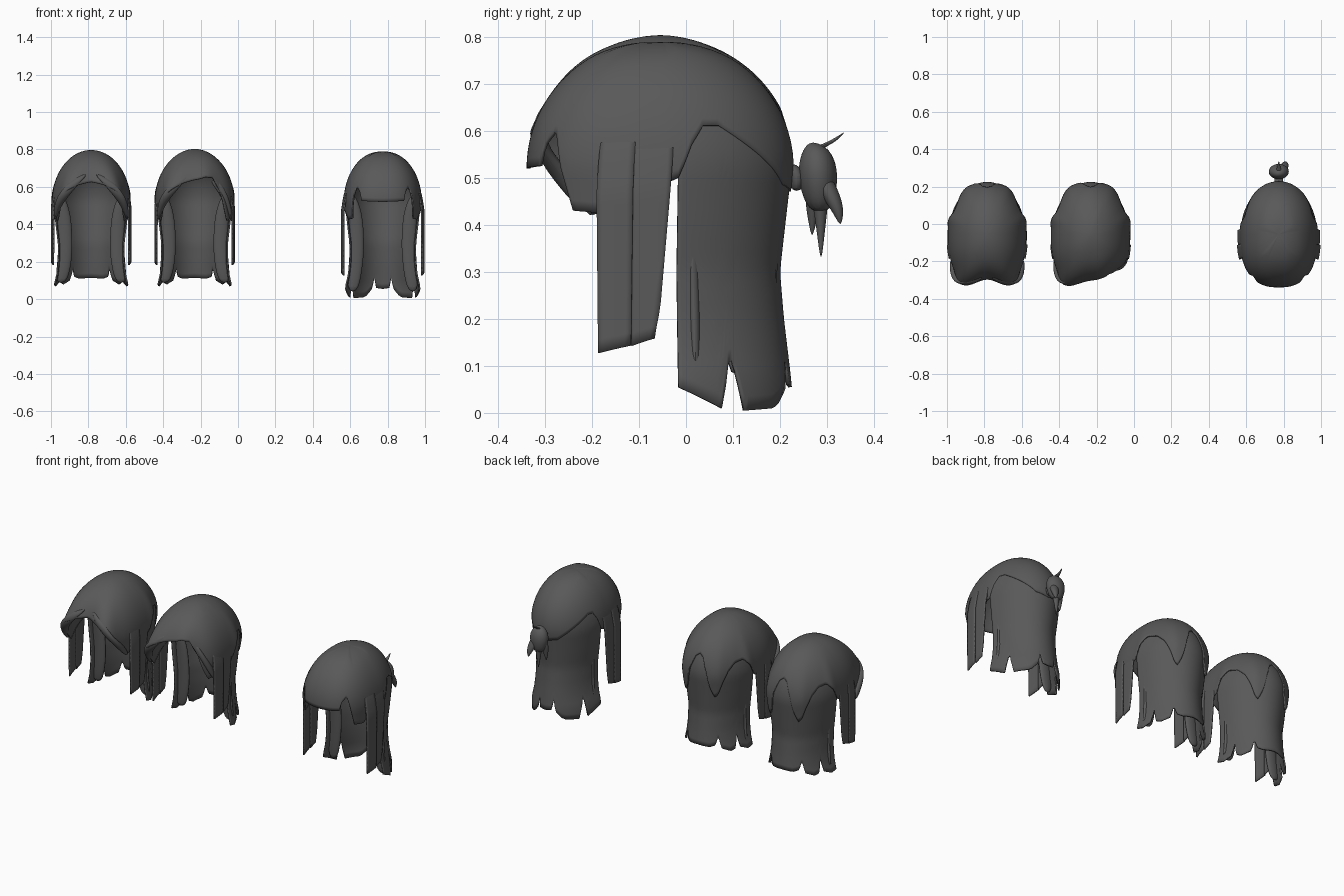
import bpy, bmesh, math
from math import sin, cos, asin, radians, pi

if "Cube" in bpy.data.objects:
    bpy.data.objects.remove(bpy.data.objects["Cube"])

A, B, Y0, Z0, C = 0.205, 0.28, -0.055, 0.52, 0.272   # head ellipsoid
KX = [(0, 1), (.07, .99), (.13, .92), (.2, .88), (.3, .88), (.4, .94), (.52, 1)]
KY = [(0, 1), (.06, 1), (.2, .94), (.3, .91), (.4, .95), (.52, 1)]

# dark grey hair colour
hair = bpy.data.materials.new("dark_hair")
hair.diffuse_color = (.1, .1, .1, 1)
hair.use_nodes = True
hair.node_tree.nodes["Principled BSDF"].inputs["Base Color"].default_value = hair.diffuse_color


def interp(table, x):
    if x <= table[0][0]:
        return table[0][1]
    for (x0, y0), (x1, y1) in zip(table, table[1:]):
        if x <= x1:
            return y0 + (y1 - y0) * (x - x0) / (x1 - x0)
    return table[-1][1]


def sym(half):
    return [(-t, z) for t, z in reversed(half) if t > 0] + half


def to_s(z):
    return 1 - asin(min(1, (z - Z0) / C)) / (pi / 2) if z > Z0 else 1 + (Z0 - z) / .4


def spow(v, p):
    return math.copysign(abs(v) ** p, v)


def angle_gap(a, b):
    return (a - b + 180) % 360 - 180


# point on the hair surface: angle 0 = back, 90 = +x side, 180 = front
def surf(deg, s, off, hang, bumps):
    t = radians(deg)
    p = 1 if abs(deg) < 90 else .8
    if s <= 1:
        phi = (1 - s) * pi / 2
        kx = ky = cos(phi)
        z = Z0 + (C + off) * sin(phi)
    else:
        z = Z0 - (s - 1) * .4
        kx, ky = (1, 1) if hang else (interp(KX, z), interp(KY, z))
    w = max(0, min(1, (.76 - z) / .2))
    g = off + w * sum(h * math.exp(-(angle_gap(deg, c) / wd) ** 2) for c, wd, h in bumps)
    return ((A + g) * kx * spow(sin(t), p), Y0 + (B + g) * ky * spow(cos(t), p), z)


def finish(name, bm, cx, thick=0, sub=0):
    me = bpy.data.meshes.new(name)
    bm.to_mesh(me)
    bm.free()
    me.materials.append(hair)
    ob = bpy.data.objects.new(name, me)
    ob.location.x = cx
    bpy.context.collection.objects.link(ob)
    if thick:
        m = ob.modifiers.new("thickness", 'SOLIDIFY')
        m.thickness, m.offset = thick, -1
    if sub:
        m = ob.modifiers.new("smooth", 'SUBSURF')
        m.levels = m.render_levels = sub
    bpy.ops.object.select_all(action='DESELECT')
    bpy.context.view_layer.objects.active = ob
    ob.select_set(True)
    bpy.ops.object.shade_smooth_by_angle(angle=radians(45))
    return ob


# curved sheet of hair with a jagged lower edge; off = (top, bottom) lift from the head
def sheet(name, cx, top, bottom, span, end=None, off=(0, 0), hang=False, bumps=(), cols=60, rows=16, thick=.008):
    end = end or span
    bm = bmesh.new()
    grid = []
    for i in range(rows + 1):
        r, line = i / rows, []
        lift = off[0] + (off[1] - off[0]) * min(1, r * 3)
        for j in range(cols + 1):
            q = j / cols
            d0, d1 = span[0] + (span[1] - span[0]) * q, end[0] + (end[1] - end[0]) * q
            s0, s1 = to_s(top), to_s(interp(bottom, d1))
            line.append(bm.verts.new(surf(d0 + (d1 - d0) * r, s0 + (s1 - s0) * r, lift, hang, bumps)))
        grid.append(line)
    for i in range(rows):
        for j in range(cols):
            bm.faces.new((grid[i][j], grid[i][j + 1], grid[i + 1][j + 1], grid[i + 1][j]))
    bmesh.ops.remove_doubles(bm, verts=bm.verts, dist=1e-4)
    return finish(name, bm, cx, thick)


# solid tapered strand: sections are (x, y, z, half width x, half width y)
def strand(name, cx, sections, flip=1, n=8):
    bm = bmesh.new()
    rings = [[bm.verts.new((flip * x + a * cos(2 * pi * k / n), y + b * sin(2 * pi * k / n), z))
              for k in range(n)] for x, y, z, a, b in sections]
    for r0, r1 in zip(rings, rings[1:]):
        for k in range(n):
            bm.faces.new((r0[k], r0[(k + 1) % n], r1[(k + 1) % n], r1[k]))
    bm.faces.new(rings[0])
    bm.faces.new(rings[-1])
    bmesh.ops.recalc_face_normals(bm, faces=bm.faces)
    return finish(name, bm, cx, sub=2)


def mirrored_range(lo, hi, side):
    return (lo, hi) if side > 0 else (-hi, -lo)


# back curtain, its inward-curled front edges, and the hanging side locks
def lengths(tag, cx, curtain, lock_z, edge_z, lift):
    sheet(tag + "_back_curtain", cx, .72, curtain, (-82, 82), cols=82, rows=24)
    for side in (1, -1):
        strand(tag + "_curtain_edge", cx, [(.165, .0, .56, .02, .02), (.145, .008, .46, .042, .02),
               (.137, .016, .3, .042, .02), (.142, .018, .2, .042, .018),
               (.162, .022, edge_z, .036, .014)], side)
        for nm, a, b, z, o in (("_front_side_lock", (97, 112), (98, 111), lock_z, lift),
                               ("_rear_side_lock", (83, 98), (91, 98), lock_z + .015, lift - .005)):
            sp, en = mirrored_range(*a, side), mirrored_range(*b, side)
            slant = [(en[0], z + .008 * side), (en[1], z - .008 * side)]
            sheet(tag + nm, cx, .64, slant, sp, en, (-.006, o), True, cols=6, rows=18)


# wig 1: centre parting, swept fringe
x1 = -.785
round_hem = sym([(0, .115), (20, .11), (29, .12), (33, .17), (38, .1), (50, .08), (57, .09),
                 (60, .17), (64, .09), (74, .07), (82, .08)])
back_points = [(0, .65), (8, .63), (15, .56), (21, .46), (27, .41), (32, .43), (38, .5), (45, .56), (54, .6),
               (66, .61), (75, .57), (82, .5), (95, .47), (110, .43)]
cap1 = sym(back_points + [(118, .42), (128, .47), (140, .55), (152, .585), (165, .61), (180, .625)])
lobes = [(s * c, w, h) for s in (1, -1) for c, w, h in ((150, 16, .03), (72, 8, .012), (32, 10, .008))]
sheet("parted_cap", x1, Z0 + C, cap1, (-180, 180), off=(.005, .005), cols=144, rows=22,
      bumps=lobes + [(180, 14, -.035)])
lengths("parted", x1, round_hem, .19, .08, .012)
SWOOP = [(.03, -.28, .67, .015, .012), (.09, -.315, .625, .035, .014), (.145, -.31, .56, .035, .016),
         (.18, -.26, .5, .022, .03), (.195, -.2, .42, .006, .02)]
for side in (1, -1):
    strand("parted_fringe_sweep", x1, SWOOP, side)

# wig 2: side parting, one fringe lobe and one swept-back side
x2 = -.232
cap2 = [(-t, z) for t, z in reversed(back_points[1:])]
cap2 = [(-180, .635), (-165, .615), (-152, .585), (-140, .55), (-128, .47), (-118, .42)] + cap2 + back_points
cap2 += [(118, .42), (126, .48), (136, .58), (150, .645), (165, .65), (180, .635)]
sheet("side_part_cap", x2, Z0 + C, cap2, (-180, 180), off=(.011, .008), cols=144, rows=22,
      bumps=[(-150, 16, .03), (72, 8, .012), (-72, 8, .012), (32, 10, .008), (-32, 10, .008),
             (145, 24, -.035), (180, 14, -.02)])
lengths("side_part", x2, round_hem, .19, .08, .012)
strand("side_part_fringe_sweep", x2, SWOOP, -1)
strand("side_part_swept_lock", x2, [(.1, -.245, .64, .03, .012), (.15, -.235, .57, .024, .016),
       (.18, -.2, .5, .018, .028), (.2, -.165, .41, .006, .02)])

# wig 3: straight fringe, half-up tied back
x3 = .774
jagged_hem = sym([(0, .055), (10, .06), (14, .12), (17, .055), (26, .02), (31, .01), (50, .005),
                  (57, .13), (62, .01), (82, .055)])
cap3 = sym([(0, .47), (20, .485), (45, .56), (62, .61), (70, .61), (76, .57), (82, .5), (110, .44), (113, .425),
            (128, .43), (137, .57), (141, .6), (149, .57), (152, .525), (180, .52)])
sheet("fringe_cap", x3, Z0 + C, cap3, (-180, 180), off=(-.004, .004), cols=180, rows=22)
lengths("fringe", x3, jagged_hem, .135, .03, .02)

# tied knot and its loose tips
strand("hair_knot", x3, [(0, .27, .575, .006, .006), (0, .277, .562, .04, .03), (0, .28, .52, .06, .045),
       (0, .282, .47, .052, .04), (0, .285, .425, .03, .022)], n=12)
TIPS = [("left", -.035, .268, .375), ("middle", 0, .287, .325), ("right", .035, .328, .4)]
for nm, dx, ty, tz in TIPS:
    strand("knot_tip_" + nm, x3, [(dx * .4, .28, .52, .024, .022), (dx * .8, .28 + (ty - .28) * .5, .47, .028, .024),
           (dx, .28 + (ty - .28) * .9, .43, .018, .015), (dx * 1.1, ty, tz, .002, .002)])
strand("knot_wisp", x3, [(0, .25, .535, .022, .016), (0, .275, .562, .018, .014),
       (0, .31, .575, .009, .009), (0, .337, .597, .001, .001)])
strand("hair_tie", x3, [(0, .225, .53, .02, .012), (0, .238, .505, .03, .02), (0, .235, .47, .02, .014)])
